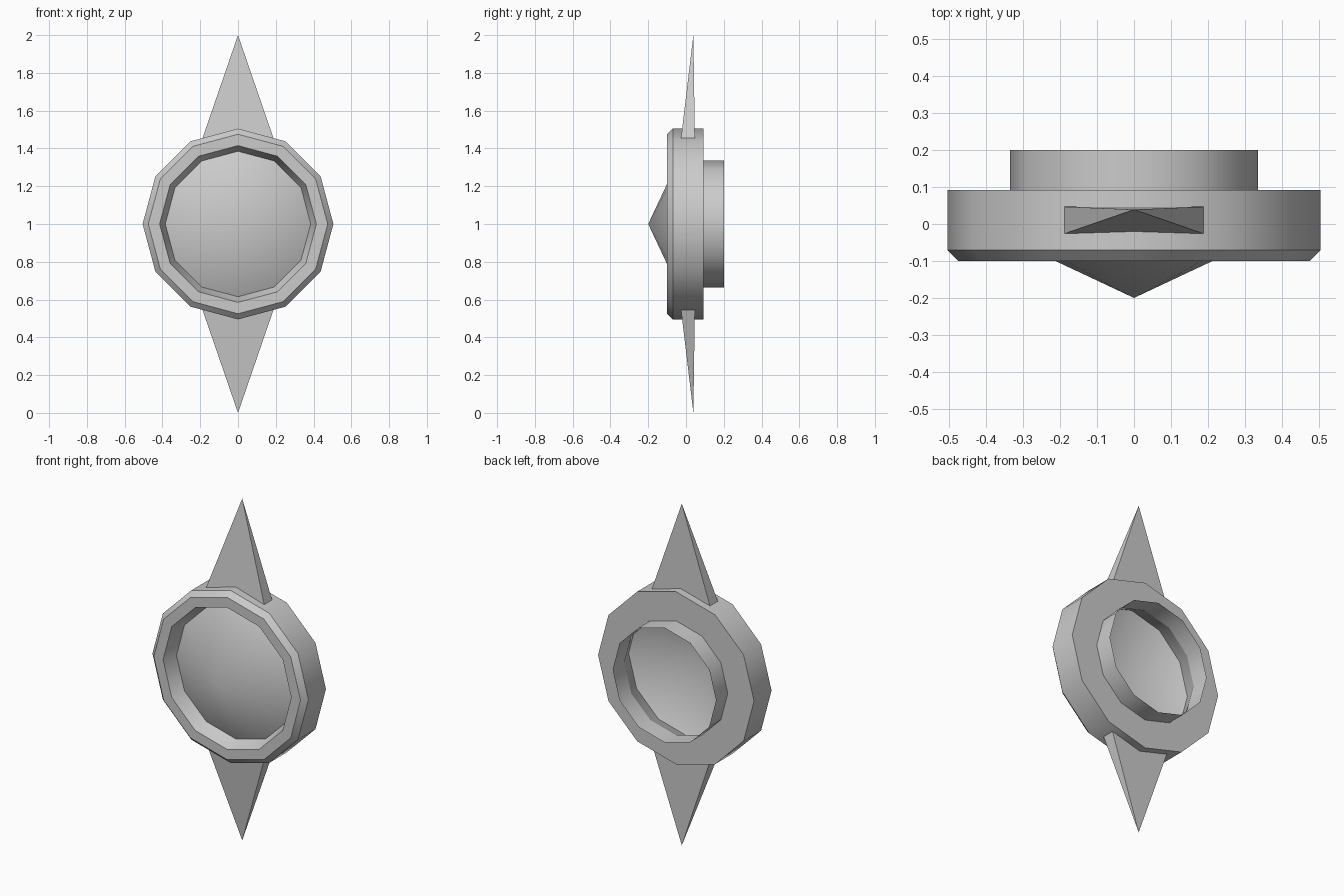
import bpy, math
from math import radians

if "Cube" in bpy.data.objects:
    bpy.data.objects.remove(bpy.data.objects["Cube"])

SIDES = 12
CZ = 1.0  # height of the ring centre


def make_object(name, verts, faces, smooth=True):
    mesh = bpy.data.meshes.new(name)
    mesh.from_pydata(verts, [], faces)
    ob = bpy.data.objects.new(name, mesh)
    bpy.context.collection.objects.link(ob)
    if smooth:
        bpy.ops.object.select_all(action='DESELECT')
        bpy.context.view_layer.objects.active = ob
        ob.select_set(True)
        bpy.ops.object.shade_smooth_by_angle(angle=radians(35))
    return ob


def circle(r, y):
    return [(r * math.cos(2 * math.pi * i / SIDES), y,
             CZ + r * math.sin(2 * math.pi * i / SIDES)) for i in range(SIDES)]


def lathe(name, profile, closed=False):
    """Spin (radius, y) points, listed front to back on the outside, about y."""
    verts = [v for r, y in profile for v in circle(r, y)]
    n = len(profile)
    faces = []
    for k in range(n if closed else n - 1):
        a, b = k * SIDES, ((k + 1) % n) * SIDES
        for i in range(SIDES):
            j = (i + 1) % SIDES
            faces.append((a + i, b + i, b + j, a + j))
    return make_object(name, verts, faces)


# Bevelled ring body with a sloped front opening
lathe("ring", [(0.415, -0.10), (0.475, -0.10), (0.505, -0.07), (0.505, 0.092),
               (0.335, 0.092), (0.385, -0.019)], closed=True)

# Thin open collar at the back
lathe("back_collar", [(0.335, 0.092), (0.335, 0.20)])

# Shallow smooth cone filling the front opening
lens_verts = circle(0.385, -0.019) + [(0, -0.2, CZ)]
lens_faces = [(i, (i + 1) % SIDES, SIDES) for i in range(SIDES)]
make_object("front_cone", lens_verts, lens_faces)

# Upper and lower spikes: pyramids with an upright back, mirrored in z
for name, s in (("upper_spike", 1), ("lower_spike", -1)):
    zb = CZ + s * 0.44
    verts = [(-0.193, -0.028, zb), (0.193, -0.028, zb),
             (0.193, 0.047, zb), (-0.193, 0.047, zb), (0, 0.039, CZ + s)]
    faces = [(3, 2, 1, 0), (0, 1, 4), (1, 2, 4), (2, 3, 4), (3, 0, 4)]
    if s < 0:
        faces = [f[::-1] for f in faces]
    make_object(name, verts, faces, smooth=False)
